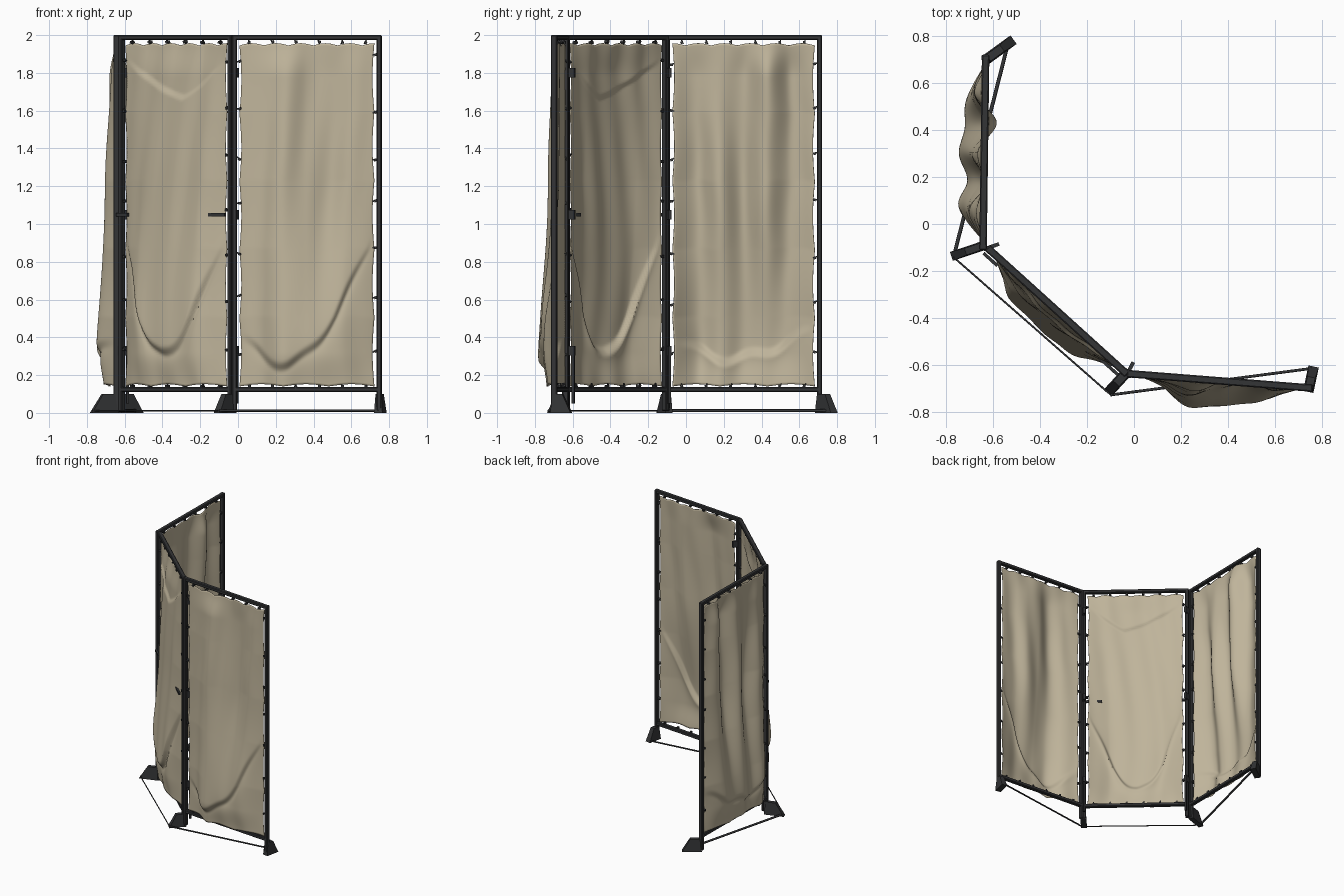
import bpy, bmesh, math, random
from mathutils import Vector, Matrix

if "Cube" in bpy.data.objects:
    bpy.data.objects.remove(bpy.data.objects["Cube"])

random.seed(4)


def material(name, rgb):
    m = bpy.data.materials.new(name)
    m.diffuse_color = (*rgb, 1)
    m.use_nodes = True
    m.node_tree.nodes["Principled BSDF"].inputs["Base Color"].default_value = m.diffuse_color
    return m


CANVAS = material("beige canvas", (0.52, 0.455, 0.325))
STEEL = material("dark steel", (0.034, 0.035, 0.037))


def finish(name, bm, mat, angle=None):
    bmesh.ops.recalc_face_normals(bm, faces=bm.faces)
    me = bpy.data.meshes.new(name)
    bm.to_mesh(me)
    bm.free()
    me.materials.append(mat)
    ob = bpy.data.objects.new(name, me)
    bpy.context.collection.objects.link(ob)
    if angle:
        bpy.ops.object.select_all(action='DESELECT')
        ob.select_set(True)
        bpy.context.view_layer.objects.active = ob
        bpy.ops.object.shade_smooth_by_angle(angle=math.radians(angle))
    return ob


def add_box(bm, mat, centre, size):
    bmesh.ops.create_cube(bm, size=1, matrix=mat @ Matrix.Translation(centre)
                          @ Matrix.Diagonal((*size, 1)))


def rod(name, a, b, r):
    a, b = Vector(a), Vector(b)
    bm = bmesh.new()
    q = (b - a).to_track_quat('Z', 'Y').to_matrix().to_4x4()
    bmesh.ops.create_cone(bm, cap_ends=True, segments=8, radius1=r, radius2=r,
                          depth=(b - a).length,
                          matrix=Matrix.Translation((a + b) / 2) @ q)
    finish(name, bm, STEEL, 50)


def panel_space(a, b):
    """local x runs along the panel, local y points to the bulging side"""
    d = Vector((b[0] - a[0], b[1] - a[1], 0))
    length = d.length
    d.normalize()
    n = Vector((d.y, -d.x, 0))
    m = Matrix(((d.x, n.x, 0, a[0]), (d.y, n.y, 0, a[1]), (0, 0, 1, 0), (0, 0, 0, 1)))
    return m, length


def step(s, w):
    t = min(1, max(0, s / w * 0.5 + 0.5))
    return t * t * (3 - 2 * t)


def spline(ys, x):
    """smooth curve through evenly spaced heights, x from 0 to 1"""
    n = len(ys) - 1
    i = min(n - 1, int(x * n))
    t = x * n - i

    def slope(k):
        lo, hi = max(k - 1, 0), min(k + 1, n)
        return (ys[hi] - ys[lo]) / (hi - lo)
    return ((2 * t**3 - 3 * t * t + 1) * ys[i] + (t**3 - 2 * t * t + t) * slope(i)
            + (3 * t * t - 2 * t**3) * ys[i + 1] + (t**3 - t * t) * slope(i + 1))


def drape(p, u, z):
    """outward offset: hanging folds plus a curved lip where slack cloth meets the hem"""
    low, mid, top = (spline((0, *p[k], 0), u) * 0.01 for k in ("low", "mid", "top"))
    blend = step(z - 0.8, 0.45)
    high = step(z - 1.5, 0.35)
    out = (low * (1 - blend) + mid * blend) * (1 - high) + top * high
    out *= 1 - 0.75 * step(z - 1.88, 0.1) - 0.3 * (1 - step(z - 0.22, 0.1))
    side = min(1, math.sin(math.pi * max(0, min(1, u))) * 1.6)
    out += 0.004 * math.sin(24 * u + 2.5 * math.sin(2.2 * z)) * side
    c, base, rise_l, rise_r = p["lip"]
    k = abs((u - c) / (1 - c if u > c else c))
    s = z - (base + (rise_r if u > c else rise_l) * k ** 1.7 + 0.02 * math.sin(17 * u))
    out += p["overhang"] * side * (step(s, 0.025) * math.exp(-max(s, 0) / 0.2)
                                   - 0.6 * math.exp(-abs(s + 0.03) / 0.05))
    if p["name"] == "middle":  # slack upper flap
        ku = (u - 0.62) / (0.38 if u > 0.62 else 0.62)
        out += 0.014 * side * (0.5 - step(z - 1.67 - 0.2 * abs(ku) ** 1.3, 0.015))
    return out


def cloth(p, m, length):
    nu, nz = 80, 150
    bm = bmesh.new()
    rows = []
    for j in range(nz + 1):
        v = j / nz
        row = []
        for i in range(nu + 1):
            u = i / nu
            top = 1.945 + 0.012 * abs(math.sin(5.5 * math.pi * u))
            bot = 0.14 + 0.012 * abs(math.sin(3 * math.pi * u))
            z = bot + (top - bot) * v
            inset = 0.026 + 0.01 * abs(math.sin(5 * math.pi * v))
            x = inset + (length - 2 * inset) * u
            row.append(bm.verts.new(m @ Vector((x, drape(p, u, z), z))))
        rows.append(row)
    for r0, r1 in zip(rows, rows[1:]):
        for i in range(nu):
            bm.faces.new((r0[i], r0[i + 1], r1[i + 1], r1[i]))
    ob = finish(p["name"] + "_cloth", bm, CANVAS, 50)
    mod = ob.modifiers.new("thickness", 'SOLIDIFY')
    mod.thickness = 0.003
    mod.offset = 0


def frame(p, m, length):
    bm = bmesh.new()
    for x in (0.0, length):
        add_box(bm, m, (x, 0, 1.005), (0.026, 0.034, 1.99))
    for z in (1.987, 0.124):
        add_box(bm, m, (length / 2, 0, z), (length, 0.032, 0.026))
    bmesh.ops.bevel(bm, geom=bm.edges[:], offset=0.005, segments=1, affect='EDGES')
    finish(p["name"] + "_frame", bm, STEEL)


def ties(p, m, length):
    """small hooks and toggles lacing the cloth to its frame"""
    bm = bmesh.new()
    spots = []
    for i in range(7):
        for x in (0.024, length - 0.024):
            spots.append(((x, 0, 0.34 + 0.255 * i + random.uniform(-0.03, 0.03)), 'X'))
    for i in range(6):
        x = length * (i + 0.6) / 6.2
        spots += [((x, 0, 1.965), 'Z'), ((x, 0, 0.144), 'Z')]
    for pos, axis in spots:
        size = (0.026, 0.008, 0.008) if axis == 'X' else (0.007, 0.008, 0.026)
        tilt = Matrix.Rotation(random.uniform(-0.5, 0.5), 4, 'Y')
        place = m @ Matrix.Translation(pos) @ tilt
        add_box(bm, place, (0, 0, 0), size)
        add_box(bm, place, (0.004, 0.004, -0.003), (0.014, 0.024, 0.013))
    finish(p["name"] + "_ties", bm, STEEL)


# low, mid, top: slack of the cloth across its width, in hundredths
panels = [
    dict(name="left", a=(-0.632, 0.708), b=(-0.643, -0.098), overhang=0.02,
         lip=(0.6, 0.29, 0.17, 0.12),
         low=(6, 7, 9, 6, 9), mid=(5, -3, 5, -1, 6), top=(4, -5, 3, 0, 3)),
    dict(name="middle", a=(-0.615, -0.11), b=(-0.038, -0.632), overhang=0.025,
         lip=(0.48, 0.31, 0.65, 0.65),
         low=(6, 8, 8, 8, 5), mid=(3, 5, 5, 4, 3), top=(2, 3, 4, 3, 2)),
    dict(name="right", a=(-0.018, -0.638), b=(0.748, -0.698), overhang=0.02,
         lip=(0.36, 0.26, 0.15, 0.7),
         low=(4, 11, 9, 8, 5), mid=(3, 7, 3, 0, 2), top=(2, 5, 1, -1, 1)),
]
spaces = []
for p in panels:
    m, length = panel_space(p["a"], p["b"])
    spaces.append((m, length))
    frame(p, m, length)
    cloth(p, m, length)
    ties(p, m, length)


def foot(name, inner, outer, width):
    """wedge foot, its top shorter than its base"""
    m, length = panel_space(inner, outer)
    bm = bmesh.new()
    add_box(bm, m, (length / 2, 0, 0.05), (length, width, 0.1))
    inv = m.inverted()
    for v in bm.verts:
        c = inv @ v.co
        if c.z > 0.05:
            c.x = 0.012 if c.x < length / 2 else length * 0.58
            c.y *= 0.75
            v.co = m @ c
    finish(name, bm, STEEL)


foot("left_end_foot", (-0.63, 0.70), (-0.513, 0.785), 0.045)
foot("left_hinge_foot", (-0.635, -0.09), (-0.778, -0.138), 0.04)
foot("right_hinge_foot", (-0.025, -0.625), (-0.112, -0.72), 0.045)
foot("right_end_foot", (0.742, -0.715), (0.765, -0.607), 0.045)

# ground braces tying the feet together
rod("left_brace", (-0.54, 0.755, 0.012), (-0.765, -0.128, 0.012), 0.008)
rod("middle_brace", (-0.77, -0.14, 0.012), (-0.108, -0.72, 0.012), 0.004)
rod("right_brace", (-0.10, -0.728, 0.012), (0.757, -0.615, 0.012), 0.006)

# hinges at both joints
for name, a, b in (("left_hinge", (-0.64, -0.108), (-0.575, -0.085)),
                   ("right_hinge", (-0.032, -0.645), (-0.003, -0.588))):
    m, length = panel_space(a, b)
    bm = bmesh.new()
    for z in (1.8, 1.05, 0.33):
        add_box(bm, m, (length / 2, 0, z), (length, 0.016, 0.05))
    add_box(bm, m, (length * 0.85, 0, 0.2), (0.014, 0.014, 0.3))
    finish(name, bm, STEEL)

# latch bars on the outside of the middle panel
m, length = spaces[1]
bm = bmesh.new()
for x, size in ((0.03, 0.08), (length - 0.075, 0.12)):
    add_box(bm, m, (x, 0.028, 1.05), (size, 0.014, 0.018))
finish("latch_bars", bm, STEEL)
